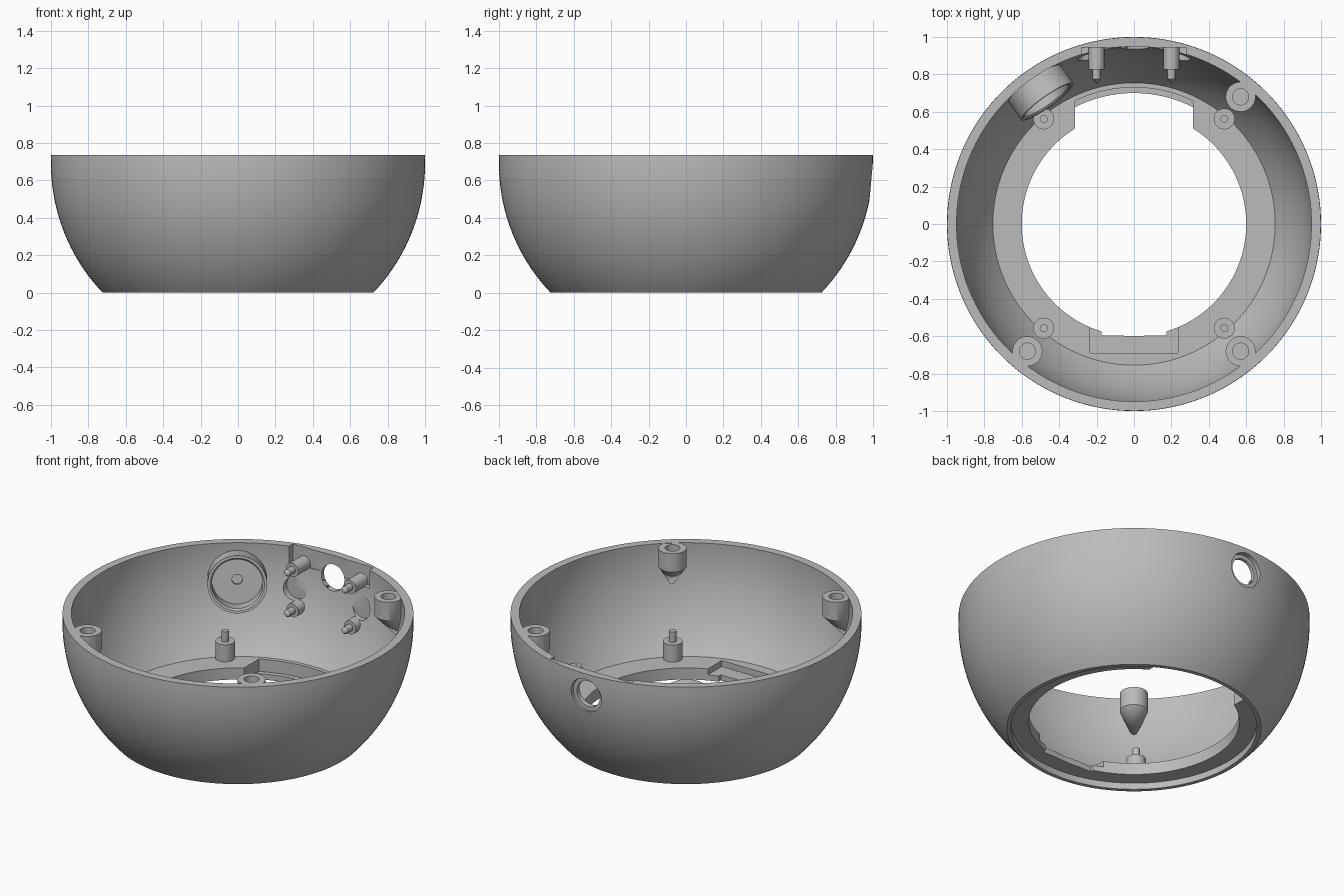
import bpy, bmesh
from math import pi, sin, cos, asin, radians, sqrt
from mathutils import Vector, Matrix

if "Cube" in bpy.data.objects:
    bpy.data.objects.remove(bpy.data.objects["Cube"], do_unlink=True)

grey = bpy.data.materials.new("plain grey")
grey.use_nodes = True
grey.diffuse_color = (0.5, 0.5, 0.5, 1)
grey.node_tree.nodes["Principled BSDF"].inputs["Base Color"].default_value = (0.5, 0.5, 0.5, 1)

UP = Vector((0, 0, 1))
CENTRE = Vector((0, 0, 0.69))   # centre of the spherical wall
TOP = 0.737
FLOOR = 0.113
INNER = 0.95


def add_object(name, bm):
    bmesh.ops.recalc_face_normals(bm, faces=bm.faces)
    mesh = bpy.data.meshes.new(name)
    bm.to_mesh(mesh)
    bm.free()
    mesh.materials.append(grey)
    ob = bpy.data.objects.new(name, mesh)
    bpy.context.scene.collection.objects.link(ob)
    return ob


def lathe(name, profile, loc=(0, 0, 0), axis=UP, steps=40):
    """Spin a (radius, height) profile; it closes itself unless it ends on the axis."""
    bm = bmesh.new()
    vs = [bm.verts.new((r, 0, h)) for r, h in profile]
    es = [bm.edges.new(p) for p in zip(vs, vs[1:])]
    if profile[0][0] > 0:
        es.append(bm.edges.new((vs[-1], vs[0])))
    bmesh.ops.spin(bm, geom=vs + es, cent=(0, 0, 0), axis=UP, angle=2 * pi, steps=steps)
    bmesh.ops.remove_doubles(bm, verts=bm.verts, dist=1e-5)
    turn = Matrix.Identity(4) if axis == UP else axis.to_track_quat('Z', 'Y').to_matrix().to_4x4()
    bm.transform(Matrix.Translation(loc) @ turn)
    return add_object(name, bm)


def rod(name, radius, h0, h1, loc=(0, 0, 0), axis=UP, steps=40):
    return lathe(name, [(0, h0), (radius, h0), (radius, h1), (0, h1)], loc, axis, steps)


def box(name, low, high, spin=0):
    bm = bmesh.new()
    low, high = Vector(low), Vector(high)
    bmesh.ops.create_cube(bm, size=1)
    bm.transform(Matrix.Rotation(spin, 4, 'Z') @ Matrix.Translation((low + high) / 2)
                 @ Matrix.Diagonal((*(high - low), 1)))
    return add_object(name, bm)


def combine(ob, cutter, operation='DIFFERENCE'):
    mod = ob.modifiers.new("cut", 'BOOLEAN')
    mod.operation, mod.object, mod.solver = operation, cutter, 'EXACT'
    bpy.context.view_layer.objects.active = ob
    bpy.ops.object.modifier_apply(modifier=mod.name)
    bpy.data.objects.remove(cutter, do_unlink=True)


def arc(radius, z0, z1, n=24):
    a0, a1 = (asin((z - CENTRE.z) / radius) for z in (z0, z1))
    angles = [a0 + (a1 - a0) * i / n for i in range(n + 1)]
    return [(radius * cos(a), CENTRE.z + radius * sin(a)) for a in angles]


parts = []

# Bowl wall with inward floor ring and recessed underside
shell = lathe("bowl_shell", arc(1, 0, TOP) + arc(INNER, TOP, FLOOR)
              + [(0.6, FLOOR), (0.6, 0.04), (0.70, 0.04), (0.70, 0)], steps=144)
parts.append(shell)

# Curved notch at the back of the floor ring
notch = rod("notch_cutter", 0.73, 0.035, 0.2, steps=144)
combine(notch, box("notch_limit", (-0.315, 0.4, -1), (0.315, 1, 1)), 'INTERSECT')
combine(shell, notch)

# Stepped notch at the front of the floor ring
combine(shell, box("front_notch", (-0.175, -0.595, -0.1), (0.175, -0.4, 0.2)))
combine(shell, box("front_pocket", (-0.235, -0.69, 0.075), (0.235, -0.5, 0.2)))

# Flat recesses inside the back wall
combine(shell, box("back_flat", (-0.28, 0.7, 0.62), (0.28, 0.945, 0.9)))
for side in (-1, 1):
    combine(shell, rod("round_recess", 0.07, 0.7, 0.912, (side * 0.23, 0, 0.49), Vector((0, 1, 0))))

# Counterbored round port through the back wall
for radius, start in ((0.08, 0.8), (0.105, 0.968)):
    combine(shell, rod("port", radius, start, 1.1, (0, 0, 0.6), Vector((0, 1, 0))))

# Cup housing on the back right wall, with flat recess above and a small hole
az, tilt = radians(125.3), radians(10.4)
cup_axis = Vector((cos(az) * cos(tilt), sin(az) * cos(tilt), -sin(tilt)))
combine(shell, box("cup_flat", (0.75, -0.155, 0.52), (0.957, 0.155, 0.9), az))
combine(shell, rod("cup_hole", 0.03, 0.8, 1.1, CENTRE, cup_axis))
parts.append(lathe("cup_housing", [(0.03, 0.93), (0.145, 0.93), (0.145, 0.825), (0.155, 0.815),
                                   (0.17, 0.815), (0.17, 0.965), (0.03, 0.965)],
                   CENTRE, cup_axis, 64))

# Rim screw bosses with cones leaning into the wall
for x, y in ((0.57, 0.68), (0.57, -0.68), (-0.57, -0.68)):
    boss = lathe("rim_boss", [(0, 0.64), (0.043, 0.64), (0.043, 0.735), (0.08, 0.735),
                              (0.08, 0.62), (0, 0.47)], (x, y, 0))
    outward = Vector((x, y, 0)).normalized()
    for v in boss.data.vertices:
        if v.co.z < 0.6:
            v.co += outward * 0.06
    parts.append(boss)

# Floor standoffs with locating pins
for x in (-0.483, 0.483):
    for y in (-0.557, 0.562):
        parts.append(lathe("floor_standoff", [(0, 0.1), (0.056, 0.1), (0.056, 0.22), (0.021, 0.22),
                                              (0.021, 0.285), (0, 0.285)], (x, y, 0)))

# Pointed wall posts around the port
for x in (-0.2, 0.2):
    for z, root in ((0.64, -0.955), (0.385, -0.905)):
        parts.append(lathe("wall_post", [(0, root), (0.042, root), (0.042, -0.825), (0.022, -0.825),
                                         (0.022, -0.775), (0, -0.75)], (x, 0, z), Vector((0, -1, 0))))

# Smooth curved surfaces, crisp edges
bpy.ops.object.select_all(action='DESELECT')
for ob in parts:
    ob.select_set(True)
bpy.context.view_layer.objects.active = shell
bpy.ops.object.shade_smooth_by_angle(angle=radians(30))
